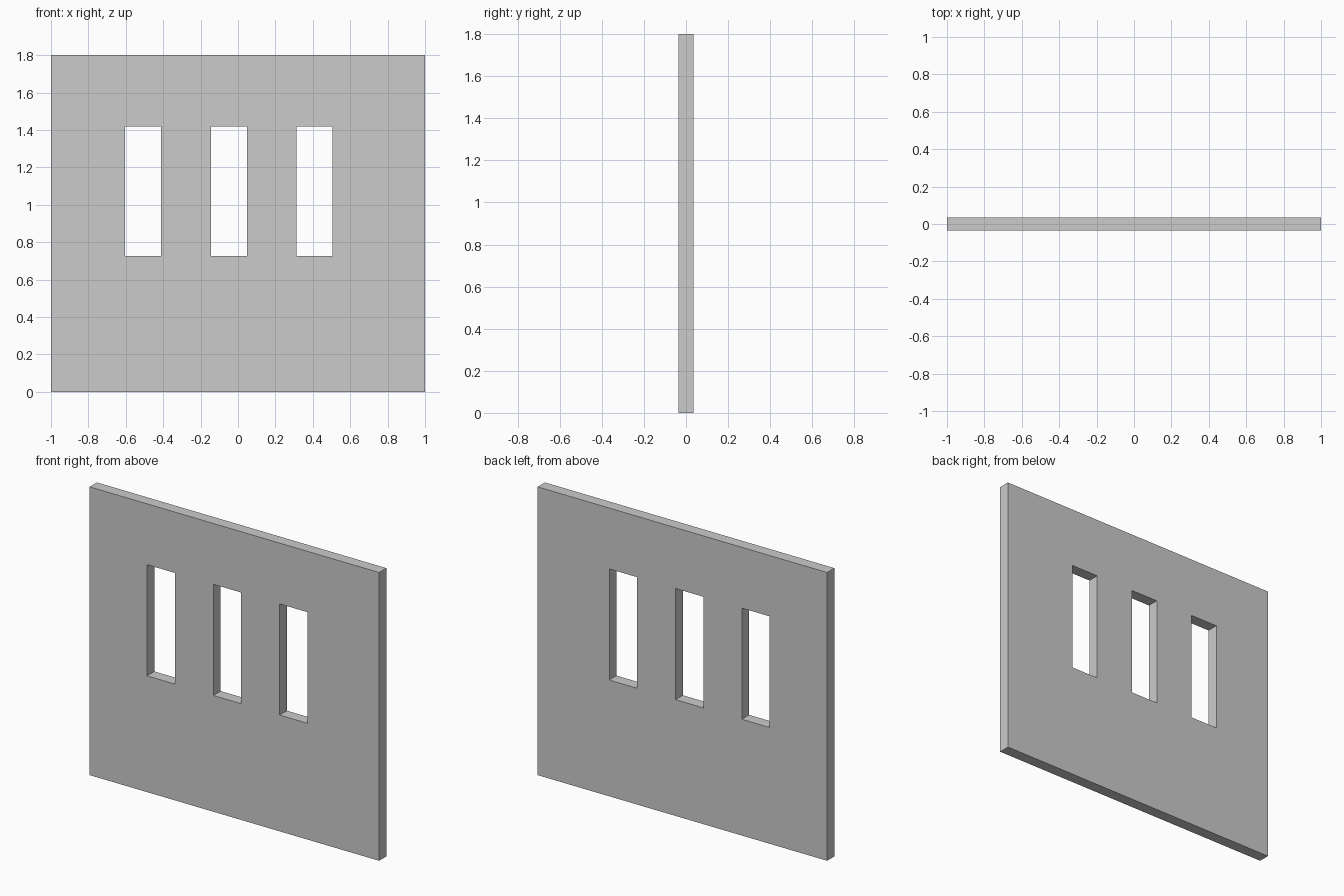
import bpy, bmesh

if "Cube" in bpy.data.objects:
    bpy.data.objects.remove(bpy.data.objects["Cube"])

WIDTH, HEIGHT, DEPTH = 2.0, 1.8, 0.072
SLOT_W, SLOT_Z0, SLOT_Z1 = 0.192, 0.726, 1.42
SLOT_LEFTS = [-0.603 + i * 0.458 for i in range(3)]

# Grid lines of the panel front: the odd columns are the window openings
xs = [-WIDTH / 2]
for left in SLOT_LEFTS:
    xs += [left, left + SLOT_W]
xs.append(WIDTH / 2)
zs = [0, SLOT_Z0, SLOT_Z1, HEIGHT]

bm = bmesh.new()
verts = [[bm.verts.new((x, -DEPTH / 2, z)) for z in zs] for x in xs]
for i in range(len(xs) - 1):
    for j in range(len(zs) - 1):
        if j == 1 and i % 2 == 1:
            continue  # window opening
        bm.faces.new((verts[i][j], verts[i + 1][j],
                      verts[i + 1][j + 1], verts[i][j + 1]))

# Give the panel its thickness
ext = bmesh.ops.extrude_face_region(bm, geom=bm.faces[:], use_keep_orig=True)
new_verts = [g for g in ext["geom"] if isinstance(g, bmesh.types.BMVert)]
bmesh.ops.translate(bm, vec=(0, DEPTH, 0), verts=new_verts)
bmesh.ops.recalc_face_normals(bm, faces=bm.faces[:])

mesh = bpy.data.meshes.new("wall_panel")
bm.to_mesh(mesh)
bm.free()
panel = bpy.data.objects.new("wall_panel", mesh)
bpy.context.collection.objects.link(panel)
